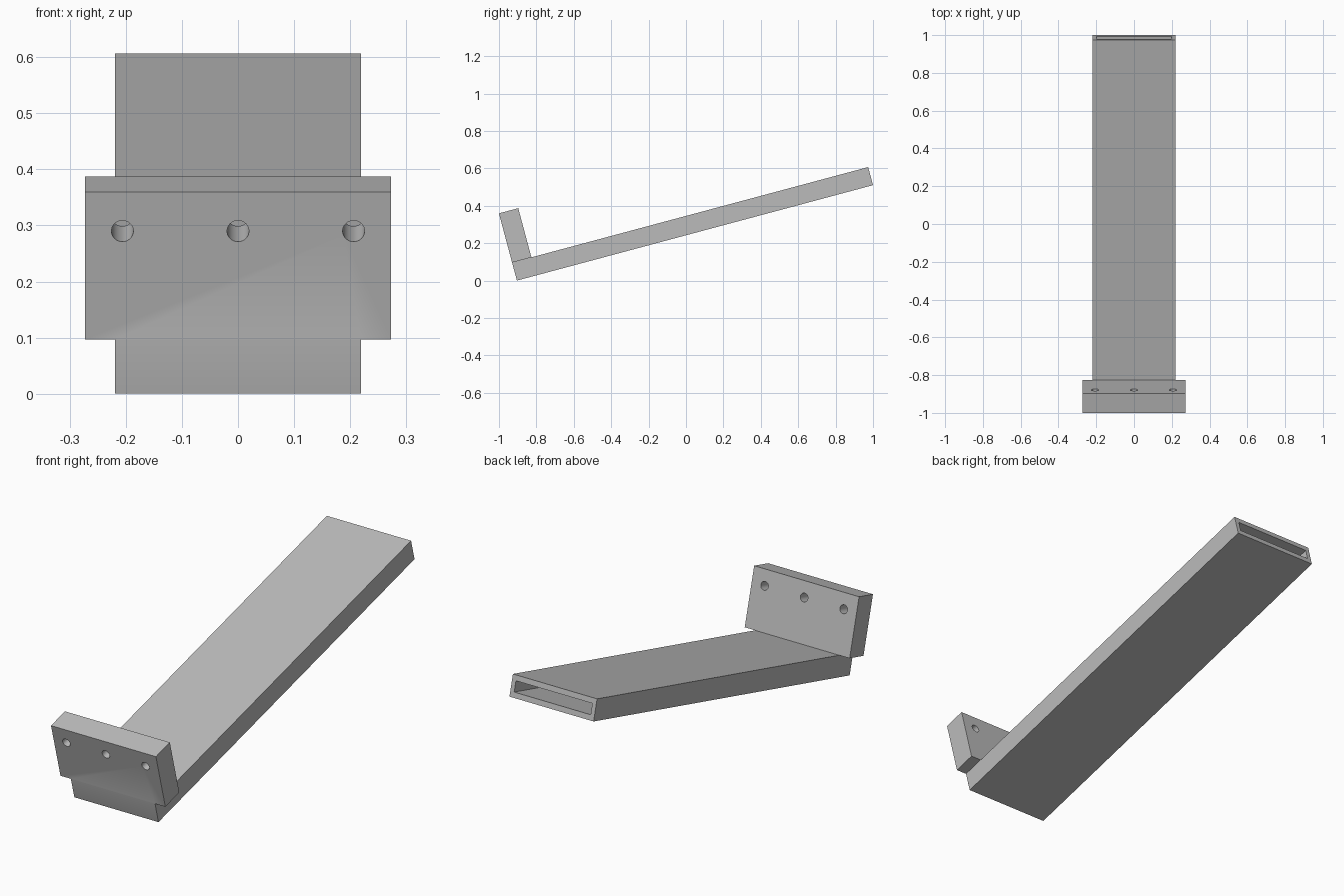
import bpy
from math import radians, pi
from mathutils import Matrix

default = bpy.data.objects.get("Cube")
if default:
    bpy.data.objects.remove(default, do_unlink=True)

# Single grey finish
grey = bpy.data.materials.new("plain_grey")
grey.use_nodes = True
colour = (0.5, 0.5, 0.5, 1)
grey.diffuse_color = colour
grey.node_tree.nodes["Principled BSDF"].inputs["Base Color"].default_value = colour

# Sizes in the untilted frame: y along the arm, z up from its underside
ARM_W, ARM_L, ARM_H = 0.438, 1.971, 0.10
PLATE_W, PLATE_T, PLATE_TOP = 0.546, 0.107, 0.372
SIDE_WALL, FLAT_WALL = 0.02, 0.025
HOLE_R, HOLE_X, HOLE_Z = 0.0195, 0.206, 0.30


def box(name, width, y0, y1, z0, z1):
    bpy.ops.mesh.primitive_cube_add(size=1)
    ob = bpy.context.object
    ob.name = name
    ob.data.transform(Matrix.Translation((0, (y0 + y1) / 2, (z0 + z1) / 2))
                      @ Matrix.Diagonal((width, y1 - y0, z1 - z0, 1)))
    ob.data.materials.append(grey)
    return ob


def combine(target, tool, operation):
    mod = target.modifiers.new(operation.lower(), 'BOOLEAN')
    mod.operation = operation
    mod.solver = 'EXACT'
    mod.object = tool
    bpy.context.view_layer.objects.active = target
    bpy.ops.object.modifier_apply(modifier=mod.name)
    bpy.data.objects.remove(tool, do_unlink=True)


# Hollow arm, open at the far end
arm = box("arm_with_end_plate", ARM_W, 0, ARM_L, 0, ARM_H)
cavity = box("cavity_cutter", ARM_W - 2 * SIDE_WALL, PLATE_T, ARM_L + 0.1,
             FLAT_WALL, ARM_H - FLAT_WALL)
combine(arm, cavity, 'DIFFERENCE')

# Upright end plate with three through holes
plate = box("end_plate", PLATE_W, 0, PLATE_T, ARM_H, PLATE_TOP)
for x in (-HOLE_X, 0, HOLE_X):
    bpy.ops.mesh.primitive_cylinder_add(vertices=48, radius=HOLE_R, depth=0.4)
    drill = bpy.context.object
    drill.name = "hole_cutter"
    drill.data.transform(Matrix.Translation((x, PLATE_T / 2, HOLE_Z))
                         @ Matrix.Rotation(pi / 2, 4, 'X'))
    drill.data.materials.append(grey)
    combine(plate, drill, 'DIFFERENCE')
combine(arm, plate, 'UNION')

# Tilt the whole piece so the arm rises towards the back
arm.data.transform(Matrix.Translation((0, -0.904, 0))
                   @ Matrix.Rotation(radians(15), 4, 'X'))
bpy.ops.object.select_all(action='DESELECT')
arm.select_set(True)
bpy.context.view_layer.objects.active = arm
bpy.ops.object.shade_smooth_by_angle(angle=radians(30))
